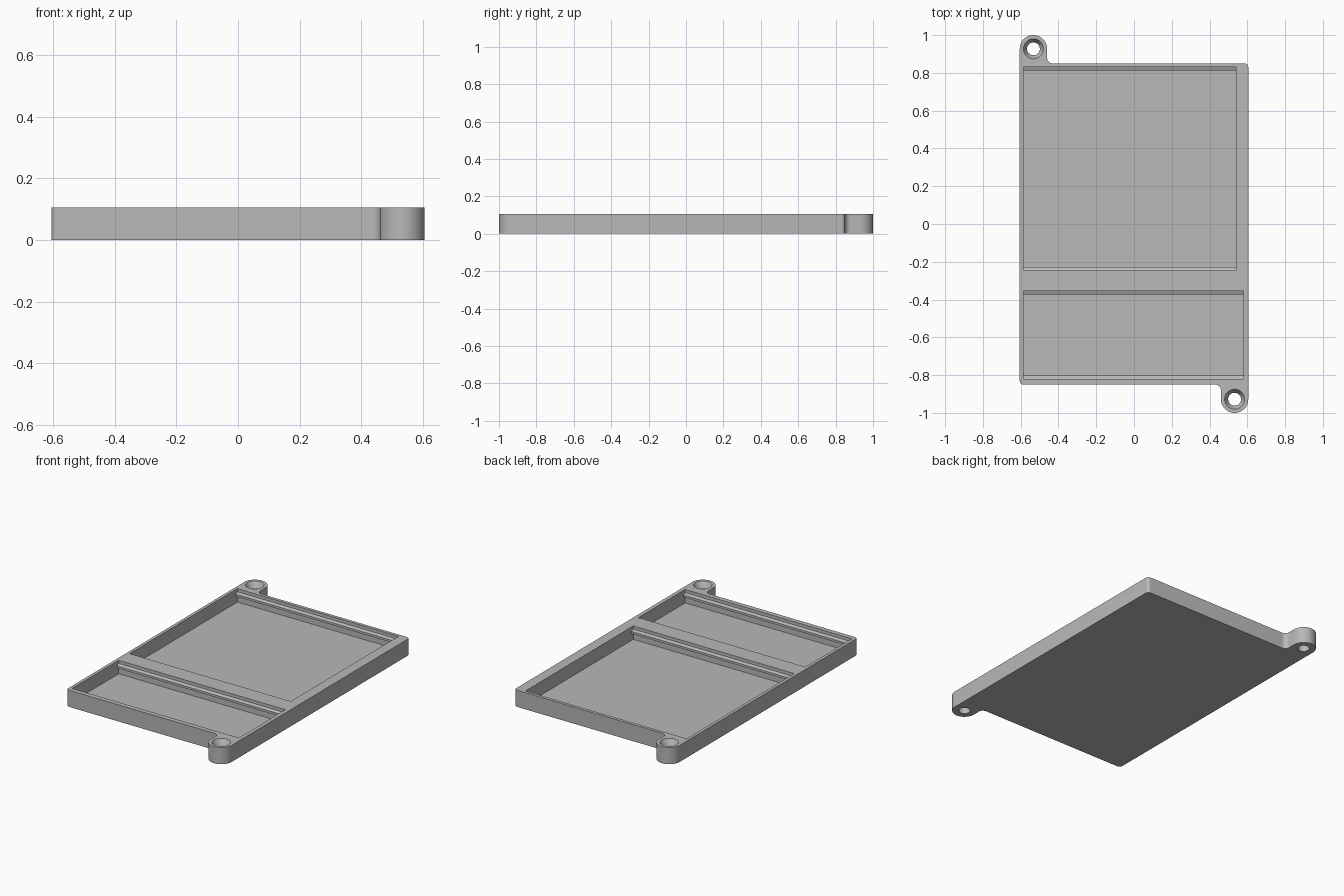
import bpy, bmesh, math
from mathutils import Vector

if "Cube" in bpy.data.objects:
    bpy.data.objects.remove(bpy.data.objects["Cube"])

H = 0.105        # tray height
FLOOR = 0.02     # pocket floor level
TAB = (-0.5325, 0.9275)

grey = bpy.data.materials.new("grey plastic")
grey.diffuse_color = (0.48, 0.48, 0.48, 1)
grey.use_nodes = True
grey.node_tree.nodes["Principled BSDF"].inputs["Base Color"].default_value = grey.diffuse_color


def make(name, bm):
    bmesh.ops.recalc_face_normals(bm, faces=bm.faces)
    mesh = bpy.data.meshes.new(name)
    bm.to_mesh(mesh)
    bm.free()
    mesh.materials.append(grey)
    ob = bpy.data.objects.new(name, mesh)
    bpy.context.collection.objects.link(ob)
    return ob


def prism(name, pts, direction):
    """Extrude a closed outline of 3D points along a vector."""
    bm = bmesh.new()
    face = bm.faces.new([bm.verts.new(p) for p in pts])
    ext = bmesh.ops.extrude_face_region(bm, geom=[face])
    moved = [g for g in ext["geom"] if isinstance(g, bmesh.types.BMVert)]
    bmesh.ops.translate(bm, verts=moved, vec=Vector(direction))
    return make(name, bm)


def arc(cx, cy, r, a0, a1, n):
    angles = [math.radians(a0 + (a1 - a0) * i / n) for i in range(n + 1)]
    return [(cx + r * math.cos(a), cy + r * math.sin(a)) for a in angles]


# Tray body: rounded corner, neck fillet and tab, repeated by half-turn symmetry
half = (arc(0.585, 0.83, 0.02, 0, 90, 6)
        + arc(-0.43, 0.88, 0.03, 270, 180, 8)
        + arc(*TAB, 0.0725, 0, 180, 28))
outline = half + [(-x, -y) for x, y in half]
tray = prism("tray", [(x, y, 0) for x, y in outline], (0, 0, H))


def pocket(name, x0, x1, y0, y1):
    """Pocket cutter whose section leaves a retaining ridge on both long walls."""
    d = 0.018
    side = [(0, FLOOR), (0, 0.055), (d, 0.063), (d, 0.077), (0, 0.085), (0, H + 0.02)]
    section = [(y0 + o, z) for o, z in side] + [(y1 - o, z) for o, z in reversed(side)]
    return prism(name, [(x0, y, z) for y, z in section], (x1 - x0, 0, 0))


def screw_hole(name, cx, cy):
    """Through hole with a conical countersink."""
    bm = bmesh.new()
    rings = []
    for r, z in ((0.034, -0.02), (0.034, 0.07), (0.053, H), (0.053, H + 0.02)):
        rings.append([bm.verts.new((x, y, z)) for x, y in arc(cx, cy, r, 0, 360, 40)[:-1]])
    for low, up in zip(rings, rings[1:]):
        for i in range(40):
            j = (i + 1) % 40
            bm.faces.new((low[i], low[j], up[j], up[i]))
    bm.faces.new(rings[0])
    bm.faces.new(rings[-1])
    return make(name, bm)


cutters = [
    pocket("large_pocket_cutter", -0.585, 0.54, -0.245, 0.83),
    pocket("small_pocket_cutter", -0.585, 0.58, -0.82, -0.355),
    screw_hole("back_hole_cutter", *TAB),
    screw_hole("front_hole_cutter", -TAB[0], -TAB[1]),
]

# Cut the pockets and screw holes, then drop the cutters
bpy.context.view_layer.objects.active = tray
tray.select_set(True)
for cutter in cutters:
    cutter.hide_render = True
    mod = tray.modifiers.new(cutter.name, "BOOLEAN")
    mod.operation = "DIFFERENCE"
    mod.solver = "EXACT"
    mod.object = cutter
    bpy.ops.object.modifier_apply(modifier=mod.name)
for cutter in cutters:
    bpy.data.objects.remove(cutter, do_unlink=True)

bpy.ops.object.shade_smooth_by_angle(angle=math.radians(25))
